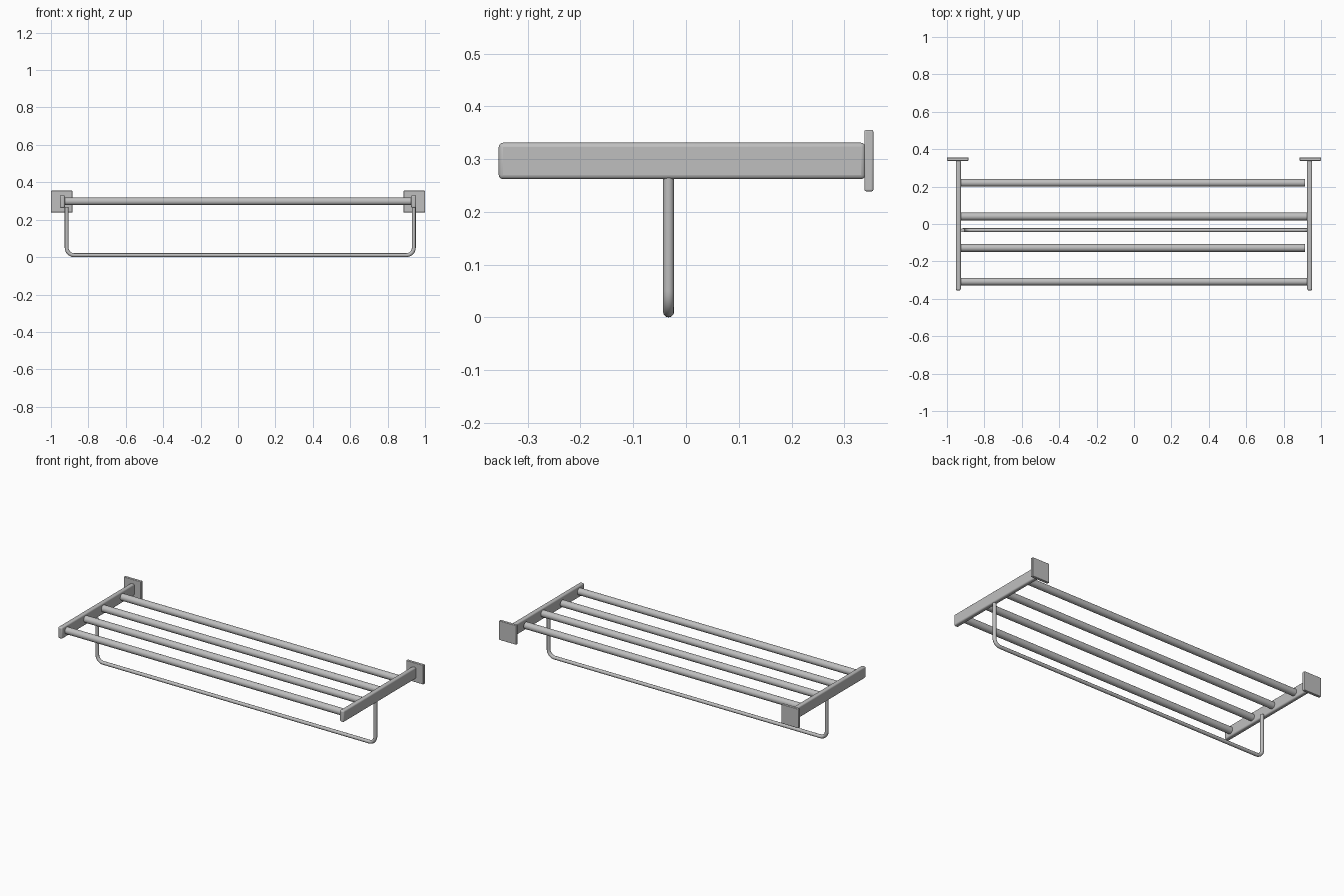
import bpy
import math
from mathutils import Vector

cube = bpy.data.objects.get("Cube")
if cube:
    bpy.data.objects.remove(cube, do_unlink=True)

# Single brushed metal colour
metal = bpy.data.materials.new("satin_grey_metal")
metal.use_nodes = True
GREY = (0.52, 0.52, 0.52, 1)
metal.diffuse_color = GREY
metal.node_tree.nodes["Principled BSDF"].inputs["Base Color"].default_value = GREY


def finish(obj, name):
    obj.name = name
    obj.data.materials.append(metal)
    bpy.ops.object.shade_smooth_by_angle(angle=math.radians(35))
    return obj


def box(name, low, high, bevel):
    low, high = Vector(low), Vector(high)
    bpy.ops.mesh.primitive_cube_add(size=1, location=(low + high) / 2)
    obj = bpy.context.object
    obj.scale = high - low
    bpy.ops.object.transform_apply(location=False, rotation=False, scale=True)
    mod = obj.modifiers.new("rounded_edges", "BEVEL")
    mod.width = bevel
    mod.segments = 3
    return finish(obj, name)


def rail(name, y, x_end):
    x_start = -0.93
    bpy.ops.mesh.primitive_cylinder_add(
        vertices=32, radius=0.0205, depth=x_end - x_start,
        location=((x_start + x_end) / 2, y, 0.298),
        rotation=(0, math.pi / 2, 0))
    return finish(bpy.context.object, name)


# Side arms with square wall plates
for side, sign in (("left", 1), ("right", -1)):
    inner, outer = sorted((sign * 0.926, sign * 0.953))
    box(side + "_arm", (inner, -0.355, 0.262), (outer, 0.34, 0.331), 0.008)
    inner, outer = sorted((sign * 0.885, sign))
    box(side + "_wall_plate", (inner, 0.338, 0.239), (outer, 0.355, 0.355), 0.003)

# Shelf rails, from front to back
for i, (y, x_end) in enumerate(((-0.308, 0.93), (-0.128, 0.915),
                                (0.04, 0.93), (0.22, 0.915))):
    rail("shelf_rail_%d" % (i + 1), y, x_end)

# Hanging towel rod, a round tube along a U-shaped path with rounded corners
X_RIGHT, X_LEFT, Y_ROD, Z_LOW, TURN = -0.916, 0.94, -0.033, 0.0105, 0.04
path = [(X_RIGHT, Y_ROD, 0.268)]
for cx, start in ((X_RIGHT + TURN, math.pi), (X_LEFT - TURN, 1.5 * math.pi)):
    for step in range(9):
        a = start + step * math.pi / 16
        path.append((cx + TURN * math.cos(a), Y_ROD, Z_LOW + TURN + TURN * math.sin(a)))
path.append((X_LEFT, Y_ROD, 0.268))

curve = bpy.data.curves.new("towel_rod", "CURVE")
curve.dimensions = "3D"
curve.bevel_depth = 0.0105
curve.bevel_resolution = 4
curve.use_fill_caps = True
spline = curve.splines.new("POLY")
spline.points.add(len(path) - 1)
for point, co in zip(spline.points, path):
    point.co = (*co, 1)
rod = bpy.data.objects.new("towel_rod", curve)
bpy.context.collection.objects.link(rod)
bpy.ops.object.select_all(action="DESELECT")
rod.select_set(True)
bpy.context.view_layer.objects.active = rod
bpy.ops.object.convert(target="MESH")
finish(bpy.context.object, "towel_rod")
